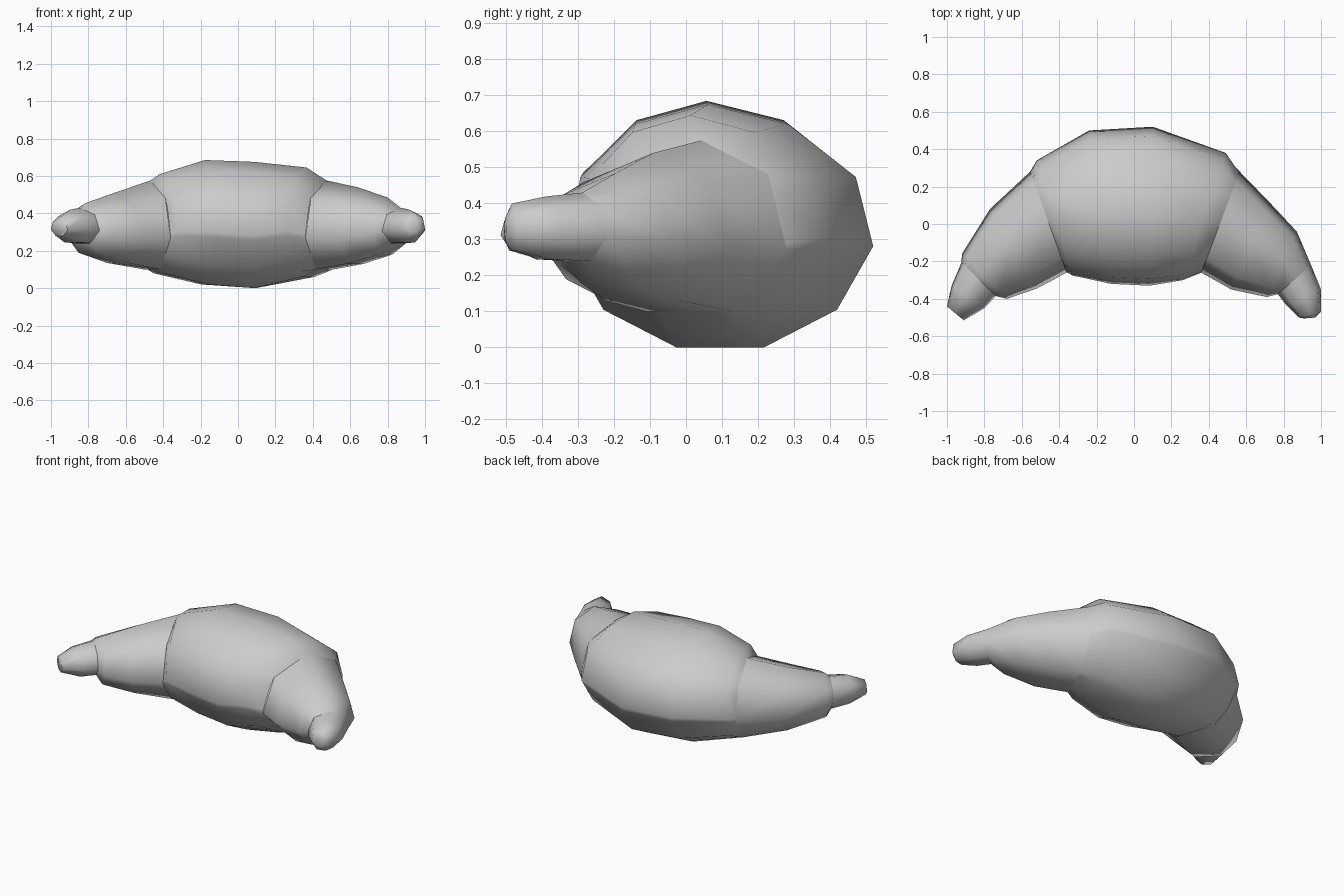
import bpy, bmesh, math
from mathutils import Vector

cube = bpy.data.objects.get("Cube")
if cube:
    bpy.data.objects.remove(cube)

dough = bpy.data.materials.new("plain_grey_dough")
dough.use_nodes = True
COLOR = (0.6, 0.6, 0.6, 1)
dough.diffuse_color = COLOR
dough.node_tree.nodes["Principled BSDF"].inputs["Base Color"].default_value = COLOR

ROUND, COARSE = 11, 7  # sides of the swollen middle and of all other sections


def corners(sides):
    """Corner angles of a polygon with one corner on top and a flat side below."""
    return [math.tau * i / sides for i in range(sides)]


def section(sides, angles):
    """Points across (-1 to 1) and up (0 to 1) on the polygon, at the given angles."""
    wide = max(math.sin(a) for a in corners(sides))
    deep = math.cos(math.pi / sides)
    lean = -0.08 if sides == ROUND else 0.12
    points = []
    for a in angles:
        r = deep / math.cos(a % (math.tau / sides) - math.pi / sides)
        side, up = -r * math.sin(a) / wide, r * math.cos(a)
        crown = max(0, up) ** 2
        points.append((side * (1 - 0.12 * crown) + lean * crown,
                       (up + deep) / (1 + deep)))
    return points


def loft(name, rings, swollen=False, tip=False):
    """Skin rings given as back x, back y, front x, front y, bottom z, top z."""
    angles = corners(COARSE)
    if swollen:
        angles = sorted(angles + corners(ROUND)[1:])
    bm = bmesh.new()
    loops = []
    for n, (bx, by, fx, fy, low, high) in enumerate(rings):
        inner = swollen and 0 < n < len(rings) - 1
        centre = Vector(((bx + fx) / 2, (by + fy) / 2, low))
        across = Vector((bx - fx, by - fy, 0)) / 2
        rise = Vector((0, 0, high - low))
        loops.append([bm.verts.new(centre + across * s + rise * h)
                      for s, h in section(ROUND if inner else COARSE, angles)])
    for a, b in zip(loops, loops[1:]):
        for i in range(len(angles)):
            j = (i + 1) % len(angles)
            bm.faces.new((a[i], a[j], b[j], b[i]))
    # Hidden joints are closed only while orienting the faces
    caps = [bm.faces.new(loops[0]), bm.faces.new(loops[-1])]
    bmesh.ops.recalc_face_normals(bm, faces=bm.faces[:])
    bmesh.ops.delete(bm, geom=caps[:1] if tip else caps, context='FACES_ONLY')
    mesh = bpy.data.meshes.new(name)
    bm.to_mesh(mesh)
    bm.free()
    mesh.materials.append(dough)
    obj = bpy.data.objects.new(name, mesh)
    bpy.context.collection.objects.link(obj)
    bpy.ops.object.select_all(action='DESELECT')
    obj.select_set(True)
    bpy.context.view_layer.objects.active = obj
    bpy.ops.object.shade_smooth_by_angle(angle=math.radians(70))


# Joints shared by neighbouring parts
right_seam = (-.555, .28, -.36, -.26, .10, .575)
left_seam = (.565, .28, .36, -.26, .10, .575)
right_neck = (-.922, -.205, -.74, -.385, .24, .43)
left_neck = (.947, -.22, .77, -.375, .24, .43)

# Thick middle roll
loft("middle_roll", [
    right_seam,
    (-.52, .34, -.33, -.275, .08, .61),
    (-.24, .50, -.12, -.32, .02, .685),
    (.10, .52, .08, -.33, 0, .675),
    (.49, .38, .26, -.30, .06, .645),
    left_seam,
], swollen=True)

# Tapering side rolls
loft("right_side_roll", [
    right_seam,
    (-.77, .08, -.52, -.345, .135, .51),
    (-.92, -.16, -.68, -.40, .19, .455),
    right_neck,
])
loft("left_side_roll", [
    left_seam,
    (.73, .11, .52, -.35, .13, .54),
    (.87, -.04, .71, -.39, .18, .485),
    left_neck,
])

# Small blunt end tips
loft("right_tip", [
    right_neck,
    (-.975, -.33, -.80, -.45, .245, .42),
    (-1.0, -.44, -.91, -.515, .28, .37),
], tip=True)
loft("left_tip", [
    left_neck,
    (1.0, -.35, .81, -.43, .245, .42),
    (1.0, -.47, .88, -.50, .27, .40),
    (.97, -.50, .91, -.505, .30, .36),
], tip=True)
